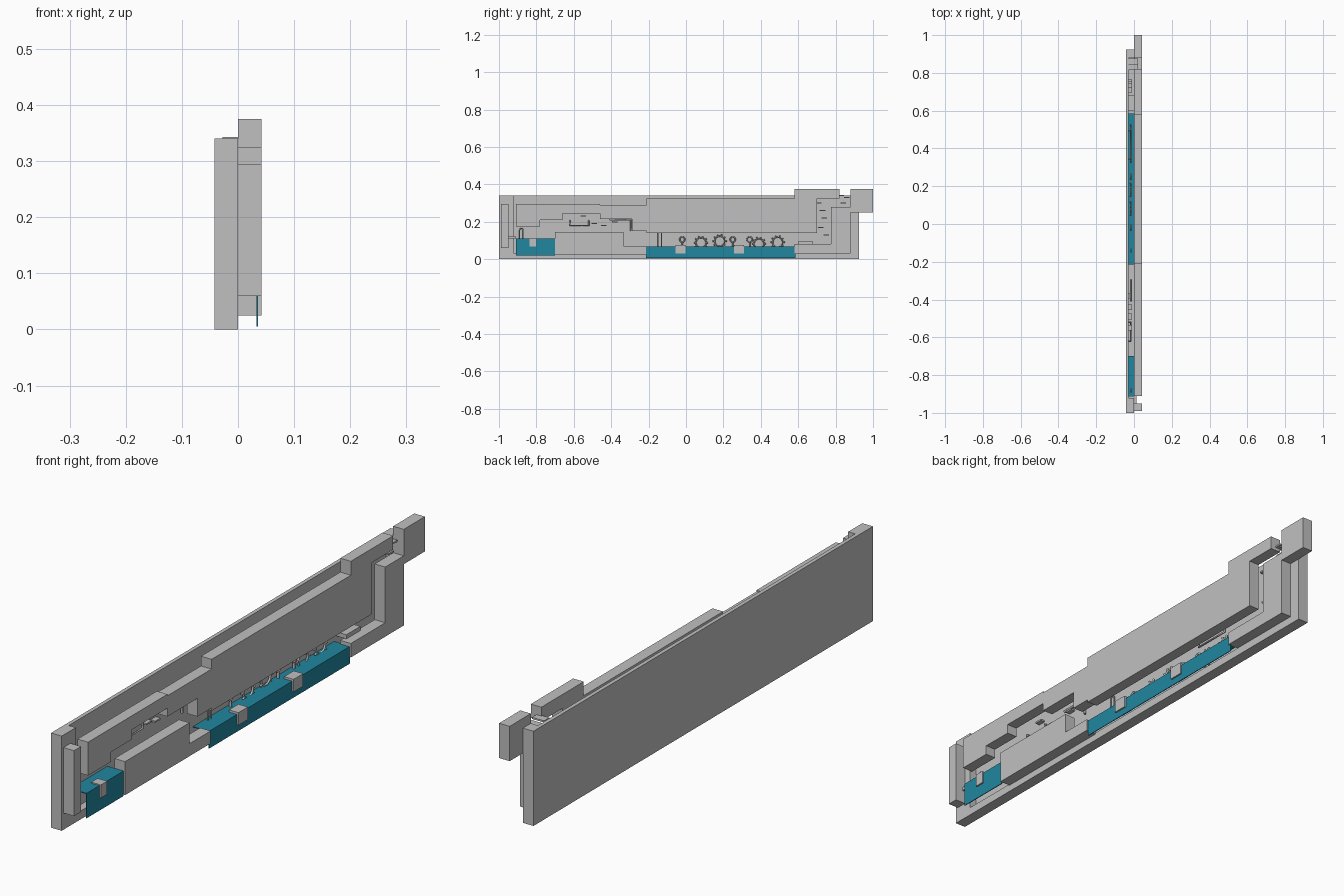
import bpy
import math
from mathutils import Vector

cube = bpy.data.objects.get("Cube")
if cube:
    bpy.data.objects.remove(cube)


def material(name, rgb):
    m = bpy.data.materials.new(name)
    m.use_nodes = True
    m.diffuse_color = (*rgb, 1)
    m.node_tree.nodes["Principled BSDF"].inputs["Base Color"].default_value = (*rgb, 1)
    return m


GREY = material("light grey", (0.53, 0.53, 0.53))
BLUE = material("teal blue", (0.015, 0.24, 0.35))
BACK, FACE, FRONT = -0.042, 0.0, 0.042   # depth of the rear, middle and front planes
INNER = -0.028                           # front of the thin rear panel
GEAR_X = -0.016


def mesh_object(name, verts, faces, mat):
    me = bpy.data.meshes.new(name)
    me.from_pydata(verts, [], faces)
    me.materials.append(mat)
    ob = bpy.data.objects.new(name, me)
    bpy.context.collection.objects.link(ob)
    return ob


def slab(name, outline, x0, x1, mat=GREY):
    """Extrude a (y, z) outline, counter-clockwise from +x, between two depths."""
    n = len(outline)
    verts = [(x, y, z) for x in (x0, x1) for y, z in outline]
    faces = [tuple(reversed(range(n))), tuple(range(n, 2 * n))]
    faces += [(i, (i + 1) % n, n + (i + 1) % n, n + i) for i in range(n)]
    return mesh_object(name, verts, faces, mat)


def box(name, y0, y1, z0, z1, x0=FACE, x1=FRONT, mat=GREY):
    return slab(name, [(y0, z0), (y1, z0), (y1, z1), (y0, z1)], x0, x1, mat)


def tube(name, points, radius, closed=False):
    cu = bpy.data.curves.new(name, "CURVE")
    cu.dimensions = "3D"
    cu.bevel_depth = radius
    cu.bevel_resolution = 1
    cu.use_fill_caps = True
    sp = cu.splines.new("POLY")
    sp.points.add(len(points) - 1)
    for p, co in zip(sp.points, points):
        p.co = (*co, 1)
    sp.use_cyclic_u = closed
    cu.materials.append(GREY)
    ob = bpy.data.objects.new(name, cu)
    bpy.context.collection.objects.link(ob)
    return ob


def circle(y, z, r, n=16, x=GEAR_X):
    return [(x, y + r * math.cos(i * math.tau / n), z + r * math.sin(i * math.tau / n))
            for i in range(n)]


# Rear layer: thin panel, floor strip and end walls around an open channel
box("rear_panel", -1, 0.925, 0, 0.34, BACK, INNER)
box("floor_strip", -0.92, 0.88, 0, 0.03, INNER, FACE)
box("near_end_wall", -1, -0.92, 0, 0.34, INNER, FACE)
box("far_end_wall", 0.88, 0.925, 0, 0.34, INNER, FACE)

# Front layer: stepped blocks
box("end_pillar", -0.99, -0.95, 0.06, 0.295)
slab("stepped_upper_block", [(-0.91, 0.175), (-0.78, 0.175), (-0.78, 0.21), (-0.66, 0.21),
                             (-0.66, 0.245), (-0.46, 0.245), (-0.46, 0.295), (-0.91, 0.295)],
     FACE, FRONT)
slab("middle_upper_block", [(-0.46, 0.215), (-0.29, 0.215), (-0.29, 0.15), (-0.21, 0.15),
                            (-0.21, 0.29), (-0.46, 0.29)], FACE, FRONT)
slab("lower_block", [(-0.70, 0.025), (-0.215, 0.025), (-0.215, 0.07), (-0.335, 0.07),
                     (-0.335, 0.145), (-0.70, 0.145)], FACE, FRONT)
slab("long_upper_block", [(-0.21, 0.14), (0.7, 0.14), (0.7, 0.325), (0.82, 0.325), (0.82, 0.375),
                          (0.58, 0.375), (0.58, 0.325), (-0.21, 0.325)], FACE, FRONT)
slab("corner_block", [(0.58, 0.03), (0.88, 0.03), (0.88, 0.28), (0.775, 0.28),
                      (0.775, 0.08), (0.58, 0.08)], FACE, FRONT)
box("overhang_block", 0.88, 1.0, 0.25, 0.375)


# Teal covers: a folded sheet with a top and a front apron
def cover(name, y0, y1, z0, z1):
    t, x1 = 0.003, 0.036
    box(name + "_top", y0, y1, z1 - t, z1, INNER, x1, BLUE)
    box(name + "_apron", y0, y1, z0, z1 - t, x1 - t, x1, BLUE)


cover("short_cover", -0.91, -0.70, 0.02, 0.11)
cover("long_cover", -0.215, 0.585, 0.005, 0.067)

# Clips folded over the covers
for name, y, z0, z1, w in (("short_clip", -0.82, 0.067, 0.114, 0.036),
                           ("long_clip_a", -0.03, 0.03, 0.075, 0.054),
                           ("long_clip_b", 0.283, 0.03, 0.075, 0.054)):
    box(name, y - w / 2, y + w / 2, z0, z1, 0.004, FRONT)


# Toothed wheels standing on the long cover
def gear(name, y, z, r, teeth=10):
    tube(name + "_rim", circle(y, z, r), 0.004, True)
    for i in range(teeth):
        a = i * math.tau / teeth
        d = Vector((0, math.cos(a), math.sin(a)))
        c = Vector((GEAR_X, y, z))
        tube(f"{name}_tooth_{i}", [c + d * r, c + d * (r + 0.011)], 0.004)


for i, (y, z) in enumerate(((0.08, 0.088), (0.18, 0.096), (0.39, 0.082), (0.49, 0.09))):
    gear(f"gear_{i}", y, z, 0.027)


# Ring-topped pins
def ring_pin(name, y, base, z, r):
    tube(name + "_ring", circle(y, z, r, 12), 0.004, True)
    tube(name + "_stem", [(GEAR_X, y, base), (GEAR_X, y, z - r)], 0.005)


for i, y in enumerate((-0.02, 0.25, 0.34)):
    ring_pin(f"ring_pin_{i}", y, 0.066, 0.105, 0.014)


# Tall arched hoops
def hoop(name, y, base, top, w):
    arch = [(GEAR_X, y + w * math.cos(a * math.pi / 6), top - w + w * math.sin(a * math.pi / 6))
            for a in range(7)]
    tube(name, [(GEAR_X, y + w, base)] + arch + [(GEAR_X, y - w, base)], 0.003)


hoop("tall_hoop", -0.14, 0.066, 0.155, 0.009)
hoop("short_hoop", -0.88, 0.11, 0.165, 0.009)

# Handles and pipes on the rear panel
for name, y0, y1, z0, z1 in (("long_handle", 0.345, 0.49, 0.145, 0.175),
                             ("short_handle", -0.62, -0.52, 0.18, 0.205)):
    tube(name, [(INNER, y0, z1), (GEAR_X, y0, z1), (GEAR_X, y0, z0),
                (GEAR_X, y1, z0), (GEAR_X, y1, z1), (INNER, y1, z1)], 0.004)
tube("drop_pipe", [(GEAR_X, -0.41, 0.21), (GEAR_X, -0.295, 0.21), (GEAR_X, -0.295, 0.15)], 0.005)
box("end_bracket", -0.95, -0.91, 0.11, 0.122, INNER, 0.012)
box("far_bracket", 0.6, 0.68, 0.08, 0.095, INNER, 0.01)

# Small pegs on the rear panel
pegs = [(0.72, 0.17), (0.74, 0.22), (0.73, 0.26), (0.75, 0.13), (0.71, 0.3),
        (0.84, 0.3), (0.86, 0.33), (0.83, 0.34),
        (-0.55, 0.23), (-0.49, 0.19), (-0.44, 0.18), (-0.38, 0.2)]
for i, (y, z) in enumerate(pegs):
    box(f"peg_{i}", y - 0.015, y + 0.015, z - 0.003, z + 0.003, INNER, 0.02 if y > 0.8 else -0.01)
